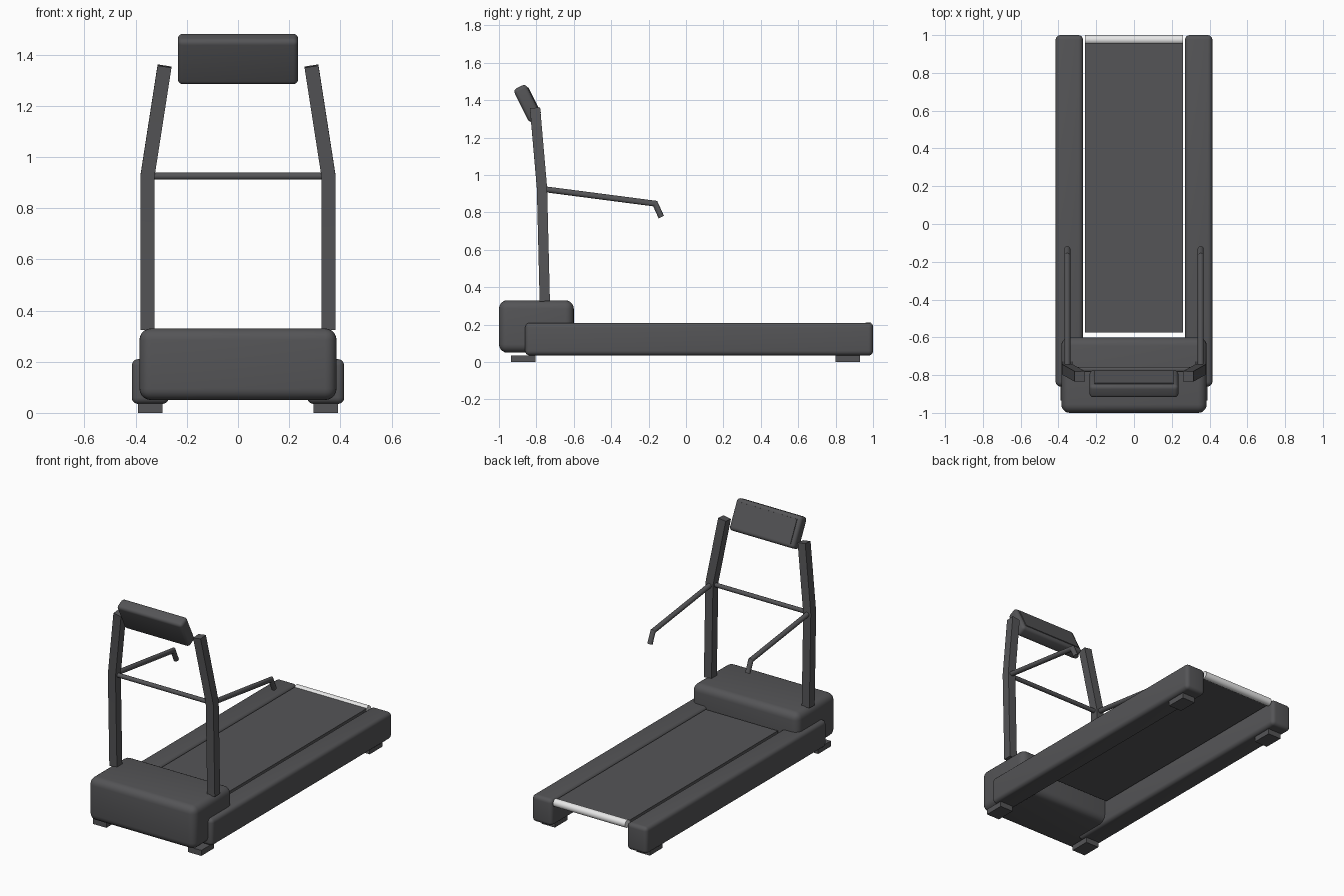
import bpy
import bmesh
import math
from mathutils import Matrix, Vector

if "Cube" in bpy.data.objects:
    bpy.data.objects.remove(bpy.data.objects["Cube"], do_unlink=True)


def material(name, colour):
    m = bpy.data.materials.new(name)
    m.use_nodes = True
    m.diffuse_color = (*colour, 1)
    m.node_tree.nodes["Principled BSDF"].inputs["Base Color"].default_value = (*colour, 1)
    return m


GREY = material("dark grey", (0.09, 0.09, 0.095))
WHITE = material("light roller", (0.8, 0.8, 0.8))


def finish(name, bm, mat):
    bmesh.ops.recalc_face_normals(bm, faces=bm.faces)
    mesh = bpy.data.meshes.new(name)
    bm.to_mesh(mesh)
    bm.free()
    mesh.materials.append(mat)
    ob = bpy.data.objects.new(name, mesh)
    bpy.context.collection.objects.link(ob)
    bpy.ops.object.select_all(action="DESELECT")
    ob.select_set(True)
    bpy.context.view_layer.objects.active = ob
    bpy.ops.object.shade_smooth_by_angle(angle=math.radians(32))
    return ob


def box(name, low, high, bevel=0, tilt=0):
    """Box between two corners, optionally rounded and tilted about its centre."""
    low, high = Vector(low), Vector(high)
    bm = bmesh.new()
    bmesh.ops.create_cube(bm, size=1)
    bmesh.ops.scale(bm, vec=high - low, verts=bm.verts)
    if bevel:
        bmesh.ops.bevel(bm, geom=bm.edges[:], offset=bevel, segments=5,
                        profile=0.5, affect="EDGES")
    turn = Matrix.Rotation(tilt, 4, "X")
    bm.transform(Matrix.Translation((low + high) / 2) @ turn)
    return finish(name, bm, GREY)


def sweep(name, points, radius, sides, mat=GREY):
    """Tube along a path with mitred joints."""
    pts = [Vector(p) for p in points]
    dirs = [(b - a).normalized() for a, b in zip(pts, pts[1:])]
    ref = Vector((1, 0, 0)) if abs(dirs[0].x) < 0.9 else Vector((0, 0, 1))
    v = dirs[0].cross(ref).normalized()
    u = v.cross(dirs[0])
    bm = bmesh.new()
    ring = []
    for k in range(sides):
        a = math.tau * (k + 0.5) / sides
        ring.append(pts[0] + radius * (u * math.cos(a) + v * math.sin(a)))
    rings = [[bm.verts.new(c) for c in ring]]
    for i, d in enumerate(dirs):
        after = dirs[min(i + 1, len(dirs) - 1)]
        plane = (d + after).normalized()
        ring = [c + d * ((pts[i + 1] - c).dot(plane) / d.dot(plane)) for c in ring]
        rings.append([bm.verts.new(c) for c in ring])
    for r, s in zip(rings, rings[1:]):
        for k in range(sides):
            n = (k + 1) % sides
            bm.faces.new((r[k], r[n], s[n], s[k]))
    bm.faces.new(rings[0])
    bm.faces.new(rings[-1])
    return finish(name, bm, mat)


# Motor hood, running belt and rear roller
box("motor_hood", (-0.385, -1, 0.05), (0.385, -0.6, 0.33), 0.045)
box("running_belt", (-0.26, -0.575, 0.175), (0.26, 0.975, 0.205))
sweep("rear_roller", [(-0.26, 0.975, 0.19), (0.26, 0.975, 0.19)], 0.025, 24, WHITE)

for side, s in (("left", 1), ("right", -1)):
    # Side rails and feet
    x0, x1 = sorted((0.27 * s, 0.415 * s))
    box(side + "_rail", (x0, -0.86, 0.035), (x1, 1, 0.21), 0.025)
    x0, x1 = sorted((0.295 * s, 0.39 * s))
    for end, y in (("front", -0.87), ("rear", 0.865)):
        box(f"{side}_{end}_foot", (x0, y - 0.065, 0), (x1, y + 0.065, 0.036))
    # Bent square uprights
    sweep(side + "_upright",
          [(0.353 * s, -0.755, 0.325), (0.353 * s, -0.77, 0.93), (0.287 * s, -0.807, 1.355)],
          0.0275 * math.sqrt(2), 4)
    # Handrails with bent grips
    sweep(side + "_handrail",
          [(0.353 * s, -0.765, 0.925), (0.353 * s, -0.165, 0.847), (0.353 * s, -0.132, 0.775)],
          0.016, 16)

sweep("cross_bar", [(-0.34, -0.77, 0.925), (0.34, -0.77, 0.925)], 0.014, 16)

# Tilted console with its display plate
tilt = math.radians(26.5)
centre = Vector((0, -0.8465, 1.3825))
half = Vector((0.235, 0.0375, 0.099))
box("console", centre - half, centre + half, 0.02, tilt)
plate = centre + Matrix.Rotation(tilt, 3, "X") @ Vector((0, 0.038, 0))
half = Vector((0.21, 0.004, 0.076))
box("display_plate", plate - half, plate + half, 0, tilt)
